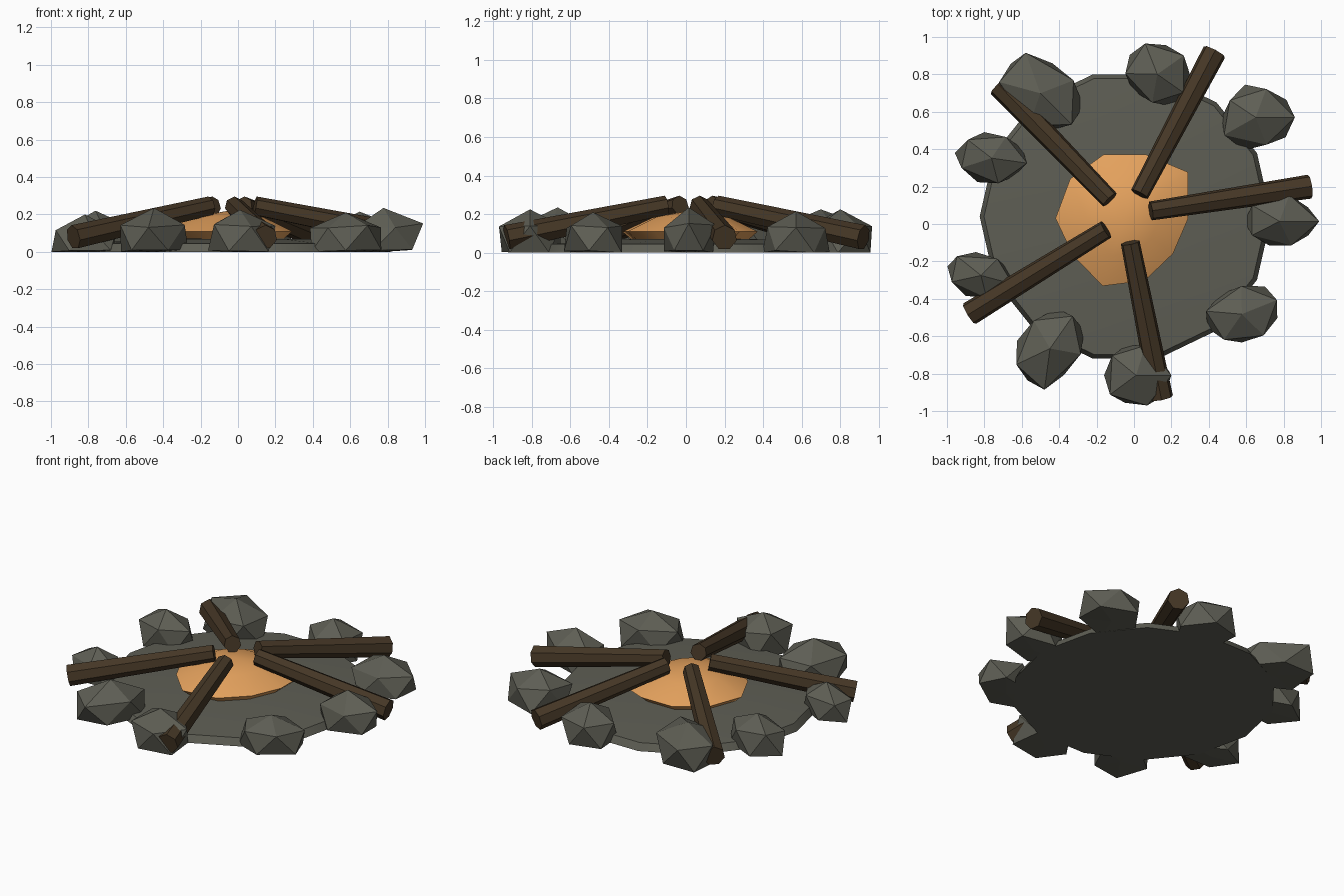
import bpy, bmesh, math, random
from mathutils import Vector, Matrix

if "Cube" in bpy.data.objects:
    bpy.data.objects.remove(bpy.data.objects["Cube"])

random.seed(4)


def material(name, rgb):
    m = bpy.data.materials.new(name)
    m.diffuse_color = (*rgb, 1)
    m.use_nodes = True
    m.node_tree.nodes["Principled BSDF"].inputs["Base Color"].default_value = m.diffuse_color
    return m


GREY = material("ash grey stone", (0.112, 0.112, 0.089))
BROWN = material("charred wood brown", (0.060, 0.038, 0.019))
ORANGE = material("ember orange", (0.78, 0.36, 0.11))


def finish(bm, name, mat, smooth=None):
    bmesh.ops.recalc_face_normals(bm, faces=bm.faces[:])
    mesh = bpy.data.meshes.new(name)
    bm.to_mesh(mesh)
    bm.free()
    mesh.materials.append(mat)
    ob = bpy.data.objects.new(name, mesh)
    bpy.context.collection.objects.link(ob)
    if smooth:
        bpy.ops.object.select_all(action='DESELECT')
        ob.select_set(True)
        bpy.context.view_layer.objects.active = ob
        bpy.ops.object.shade_smooth_by_angle(angle=math.radians(smooth))
    return ob


def mound(name, mat, centre, radii, profile, top, smooth):
    """Low heap: an uneven outline scaled through (scale, z) rings to a peak."""
    bm = bmesh.new()
    n = len(radii)
    rings = []
    for s, z in profile:
        rings.append([bm.verts.new((
            centre[0] + s * r * math.cos(math.tau * i / n),
            centre[1] + s * r * math.sin(math.tau * i / n), z))
            for i, r in enumerate(radii)])
    bm.faces.new(rings[0])
    for a, b in zip(rings, rings[1:]):
        for i in range(n):
            j = (i + 1) % n
            bm.faces.new((a[i], a[j], b[j], b[i]))
    peak = bm.verts.new((*centre, top))
    for i in range(n):
        bm.faces.new((rings[-1][i], rings[-1][(i + 1) % n], peak))
    finish(bm, name, mat, smooth)


# Ash bed: 14-sided low disc
mound("ash_bed", GREY, (-0.045, 0.04), [0.78] * 14,
      [(1.0, 0.0), (0.97, 0.045), (0.6, 0.068)], 0.075, 40)

# Ember heap: uneven ten-sided mound with undercut sides
mound("ember_heap", ORANGE, (-0.05, 0.03),
      [0.34, 0.42, 0.36, 0.36, 0.36, 0.37, 0.34, 0.38, 0.35, 0.32],
      [(0.8, 0.05), (1.0, 0.11), (0.55, 0.185)], 0.22, 35)


# Logs: tapered seven-sided poles leaning on the heap, outer end to inner end
def log(name, outer, inner):
    a, b = Vector((*outer, 0.078)), Vector((*inner, 0.245))
    axis = b - a
    bm = bmesh.new()
    bmesh.ops.create_cone(bm, cap_ends=True, segments=7, radius1=0.066,
                          radius2=0.052, depth=axis.length)
    rot = axis.to_track_quat('Z', 'Y').to_matrix().to_4x4()
    bm.transform(Matrix.Translation((a + b) / 2) @ rot)
    finish(bm, name, BROWN)


LOGS = [((-0.72, 0.74), (-0.13, 0.13)), ((0.43, 0.92), (0.03, 0.16)),
        ((0.94, 0.20), (0.09, 0.07)), ((0.145, -0.93), (-0.02, -0.10)),
        ((-0.88, -0.48), (-0.15, -0.03))]
for i, (outer, inner) in enumerate(LOGS):
    log(f"log_{i + 1}", outer, inner)


# Stones: jittered icosahedra flattened onto the ground
def stone(name, x, y, length, width, angle, height):
    bm = bmesh.new()
    bmesh.ops.create_icosphere(bm, subdivisions=1, radius=1)
    for v in bm.verts:
        v.co.x *= random.uniform(0.88, 1.1)
        v.co.y *= random.uniform(0.88, 1.1)
        v.co.z = max(0, v.co.z + 0.45 + random.uniform(-0.08, 0.08))
    turn = Matrix.Rotation(math.radians(angle), 4, 'Z')
    lo = [min(v.co[k] for v in bm.verts) for k in range(3)]
    hi = [max(v.co[k] for v in bm.verts) for k in range(3)]
    size = (length, width, height)
    for v in bm.verts:
        p = [(v.co[k] - lo[k]) / (hi[k] - lo[k]) * size[k] for k in range(3)]
        v.co = turn @ Vector((p[0] - length / 2, p[1] - width / 2, p[2]))
        v.co += Vector((x, y, 0))
    finish(bm, name, GREY)


# x, y, length, width, heading in degrees, height
STONES = [(-0.50, 0.69, 0.46, 0.36, -45, 0.225), (0.125, 0.81, 0.35, 0.31, -35, 0.225),
          (0.665, 0.57, 0.39, 0.35, 0, 0.215), (0.79, 0.02, 0.40, 0.27, 0, 0.235),
          (0.58, -0.485, 0.40, 0.29, 22, 0.21), (0.02, -0.81, 0.36, 0.32, 0, 0.225),
          (-0.455, -0.66, 0.42, 0.32, 55, 0.235), (-0.825, -0.28, 0.36, 0.24, -15, 0.20),
          (-0.765, 0.35, 0.39, 0.27, -8, 0.22)]
for i, spec in enumerate(STONES):
    stone(f"stone_{i + 1}", *spec)
